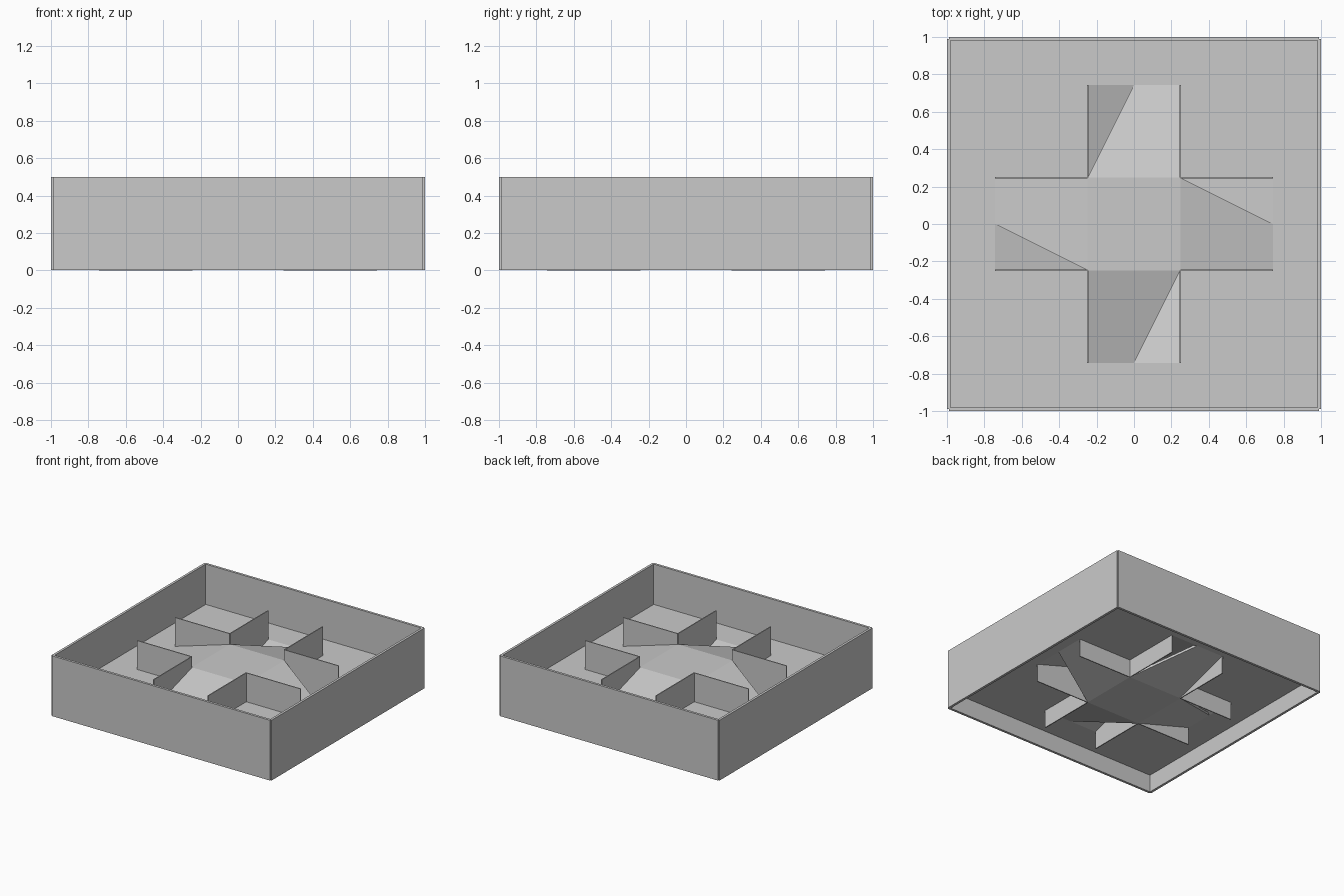
import bpy
import bmesh
from math import pi
from mathutils import Matrix

if "Cube" in bpy.data.objects:
    bpy.data.objects.remove(bpy.data.objects["Cube"], do_unlink=True)

HALF = 0.2475    # half width of the central square
REACH = 0.7425   # outer end of each arm
EDGE = 0.99      # wall centre line
INNER = 0.98     # inner face of the walls
FLOOR = 0.147    # underside of the floor
THICK = 0.02

grey = bpy.data.materials.new("light grey")
grey.use_nodes = True
colour = (0.59, 0.59, 0.59, 1)
grey.diffuse_color = colour
grey.node_tree.nodes["Principled BSDF"].inputs["Base Color"].default_value = colour


def plate(name, outline, height, thick, turns=1):
    """Extrude an xy outline upward, its base following height(x, y),
    repeated in quarter turns about z."""
    bm = bmesh.new()
    for turn in range(turns):
        low = [bm.verts.new((x, y, height(x, y))) for x, y in outline]
        face = bm.faces.new(low)
        top = bmesh.ops.extrude_face_region(bm, geom=[face])["geom"]
        verts = [g for g in top if isinstance(g, bmesh.types.BMVert)]
        bmesh.ops.translate(bm, verts=verts, vec=(0, 0, thick))
        bmesh.ops.rotate(bm, verts=low + verts, cent=(0, 0, 0),
                         matrix=Matrix.Rotation(turn * pi / 2, 3, 'Z'))
    bmesh.ops.recalc_face_normals(bm, faces=bm.faces)
    mesh = bpy.data.meshes.new(name)
    bm.to_mesh(mesh)
    bm.free()
    mesh.materials.append(grey)
    obj = bpy.data.objects.new(name, mesh)
    bpy.context.collection.objects.link(obj)
    return obj


def rect(x0, x1, y0, y1):
    return [(x0, y0), (x1, y0), (x1, y1), (x0, y1)]


def level(z):
    return lambda x, y: z


def slope(inner, outer):
    return lambda x, y: inner + (outer - inner) * (y - HALF) / (REACH - HALF)


# Outer walls, leaving a small notch at each corner
plate("outer_walls", rect(-EDGE, EDGE, INNER, 1.0), level(0.003), 0.495, 4)

# Floor with a cross-shaped opening
plate("floor", [(HALF, HALF), (REACH, HALF), (REACH, -HALF),
                (INNER, -HALF), (INNER, INNER), (HALF, INNER)],
      level(FLOOR), THICK, 4)

# Upright fins along both sides of every arm
for side, name in ((-1, "left_fins"), (1, "right_fins")):
    x = side * HALF
    plate(name, rect(x - 0.004, x + 0.004, HALF, REACH), level(0), 0.404, 4)

# Raised and sunken central squares
square = rect(-HALF, HALF, -HALF, HALF)
plate("upper_deck", square, level(0.295), THICK)
plate("lower_deck", square, level(0.002), THICK)

# Ramps, each cut away along a diagonal on opposite sides
ramp = [(-HALF, HALF), (HALF, HALF), (HALF, REACH), (0, REACH)]
plate("upper_ramps", ramp, slope(0.295, FLOOR), THICK, 4)
plate("lower_ramps", [(-x, y) for x, y in ramp], slope(0.002, FLOOR), THICK, 4)
